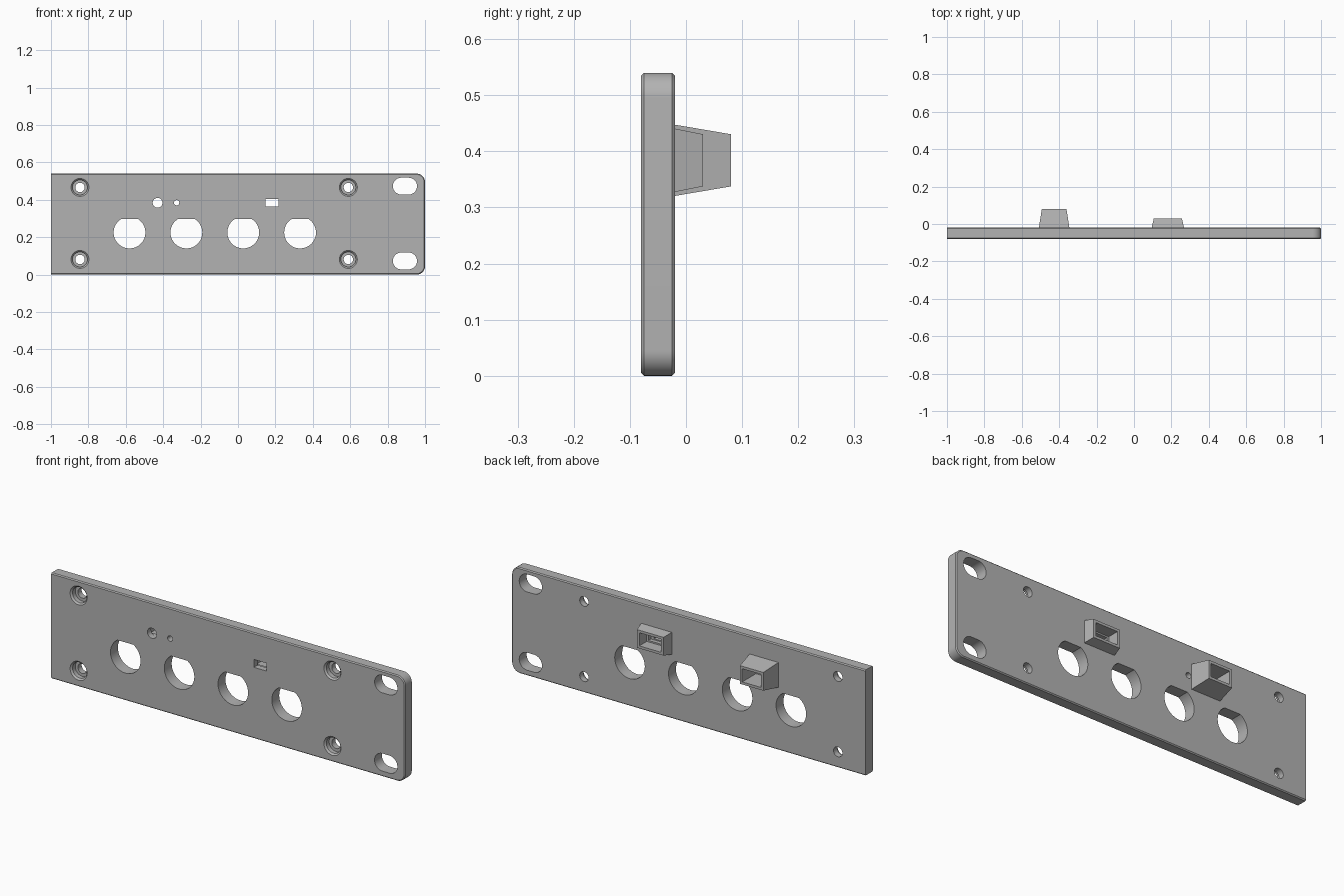
import bpy
import bmesh
from math import sin, cos, pi, asin, radians

cube = bpy.data.objects.get("Cube")
if cube:
    bpy.data.objects.remove(cube, do_unlink=True)

FRONT, BACK = -0.08, -0.02
HEIGHT = 0.54

grey = bpy.data.materials.new("plain grey")
grey.use_nodes = True
grey.diffuse_color = (0.45, 0.45, 0.45, 1)
grey.node_tree.nodes["Principled BSDF"].inputs["Base Color"].default_value = grey.diffuse_color


def arc(cx, cz, r, a0, a1, n=24):
    return [(cx + r * cos(a0 + (a1 - a0) * i / n), cz + r * sin(a0 + (a1 - a0) * i / n))
            for i in range(n + 1)]


def circle(cx, cz, r):
    return arc(cx, cz, r, 0, 2 * pi, 48)[:-1]


def rect(cx, cz, w, h):
    return [(cx + sx * w / 2, cz + sz * h / 2)
            for sx, sz in ((-1, -1), (1, -1), (1, 1), (-1, 1))]


def loft(name, rings):
    """Closed solid through (y, outline) rings ordered front to back."""
    bm = bmesh.new()
    loops = [[bm.verts.new((x, y, z)) for x, z in pts] for y, pts in rings]
    bm.faces.new(loops[0])
    bm.faces.new(loops[-1][::-1])
    for a, b in zip(loops, loops[1:]):
        for i in range(len(a)):
            j = (i + 1) % len(a)
            bm.faces.new((a[i], b[i], b[j], a[j]))
    bmesh.ops.recalc_face_normals(bm, faces=bm.faces)
    mesh = bpy.data.meshes.new(name)
    bm.to_mesh(mesh)
    bm.free()
    mesh.materials.append(grey)
    obj = bpy.data.objects.new(name, mesh)
    bpy.context.collection.objects.link(obj)
    return obj


def combine(target, other, operation):
    mod = target.modifiers.new(operation.title(), 'BOOLEAN')
    mod.object, mod.operation, mod.solver = other, operation, 'EXACT'
    bpy.context.view_layer.objects.active = target
    bpy.ops.object.modifier_apply(modifier=mod.name)
    bpy.data.objects.remove(other, do_unlink=True)


def cut(rings):
    combine(panel, loft("cutter", rings), 'DIFFERENCE')


def cut_through(outline):
    cut([(FRONT - 0.05, outline), (BACK + 0.05, outline)])


def plate_outline(inset):
    """Square left end, rounded right end."""
    r = 0.045
    return ([(-1, inset)] + arc(1 - r, r, r - inset, -pi / 2, 0, 12)
            + arc(1 - r, HEIGHT - r, r - inset, 0, pi / 2, 12) + [(-1, HEIGHT - inset)])


# Plate with chamfered edges
c = 0.005
panel = loft("front_panel", [(FRONT, plate_outline(c)), (FRONT + c, plate_outline(0)),
                             (BACK - c, plate_outline(0)), (BACK, plate_outline(c))])

# Tapered hollow housings on the back: centre x, base and top sizes, depth
Z = 0.384
housings = ((-0.427, (0.163, 0.127), (0.132, 0.093), 0.08),
            (0.181, (0.173, 0.113), (0.15, 0.093), 0.03))
for x, base, top, depth in housings:
    body = loft("housing", [(BACK - 0.01, rect(x, Z, *base)), (BACK, rect(x, Z, *base)),
                            (depth, rect(x, Z, *top))])
    combine(panel, body, 'UNION')
for x, base, top, depth in housings:
    w, h = top[0] - 0.026, top[1] - 0.026
    cut([(-0.03, rect(x, Z, w, h)), (depth + 0.02, rect(x, Z, w, h))])
    cut([(-0.05, rect(x, Z, w - 0.02, h - 0.015)), (-0.02, rect(x, Z, w - 0.02, h - 0.015))])

# Indicator window, indicator hole and pin hole
cut_through(rect(0.181, Z, 0.07, 0.04))
cut_through(circle(-0.43, Z, 0.026))
cut_through(circle(-0.328, Z, 0.014))

# Flat-topped connector openings
r, cz, flat = 0.085, 0.225, 0.072
a = asin(flat / r)
for i in range(4):
    cut_through(arc(-0.58 + 0.304 * i, cz, r, pi - a, 2 * pi + a, 48))

# Counterbored screw holes
for x in (-0.845, 0.59):
    for z in (0.081, 0.466):
        cut([(FRONT - 0.01, circle(x, z, 0.048)), (FRONT, circle(x, z, 0.048)),
             (FRONT + 0.008, circle(x, z, 0.04)), (FRONT + 0.03, circle(x, z, 0.04))])
        cut_through(circle(x, z, 0.025))

# Rack mounting slots
for z in (0.073, 0.473):
    cut_through(arc(0.912, z, 0.045, -pi / 2, pi / 2) + arc(0.873, z, 0.045, pi / 2, 1.5 * pi))

bpy.ops.object.select_all(action='DESELECT')
panel.select_set(True)
bpy.context.view_layer.objects.active = panel
bpy.ops.object.shade_smooth_by_angle(angle=radians(30))
